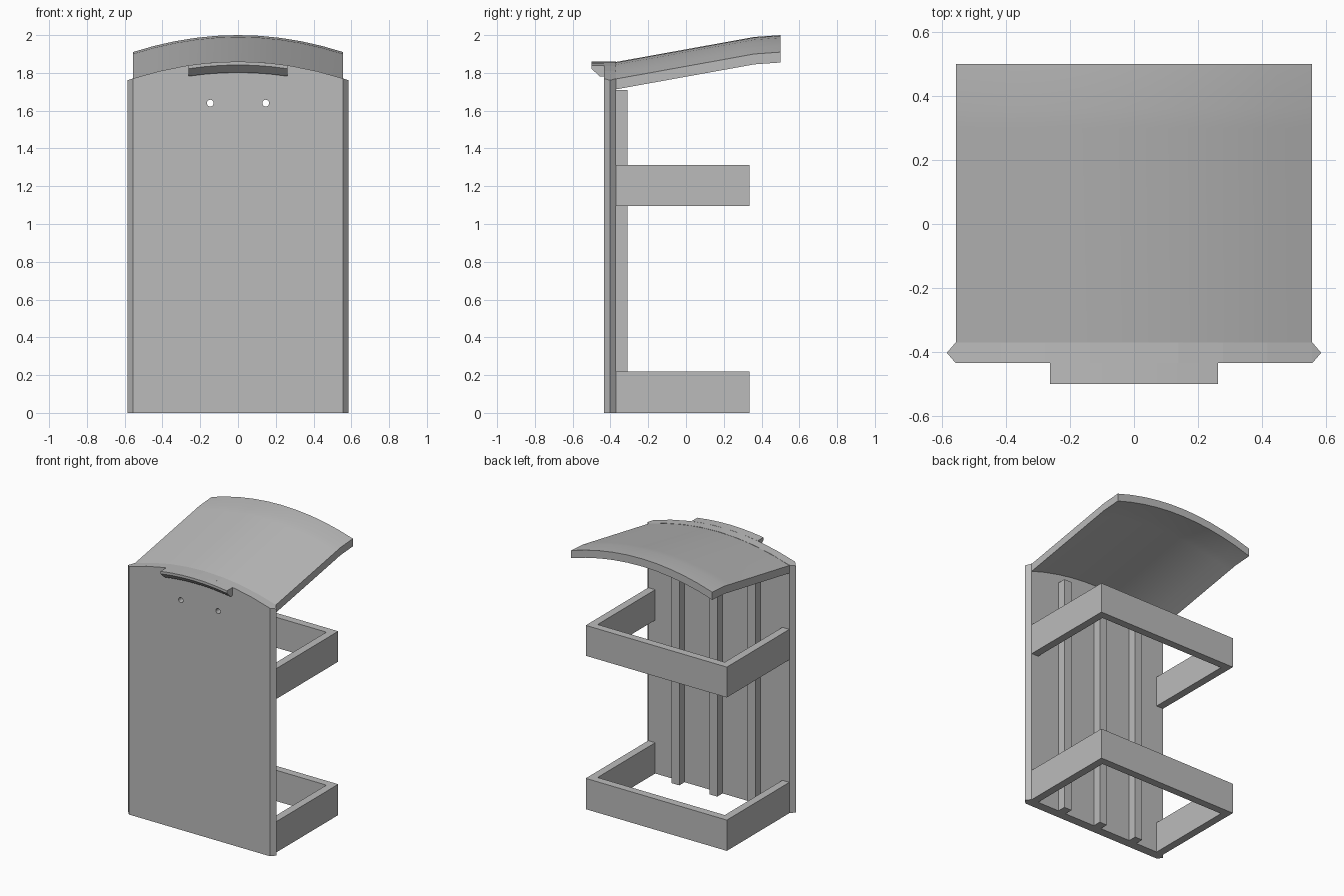
import bpy, bmesh
from math import radians

cube = bpy.data.objects.get("Cube")
if cube:
    bpy.data.objects.remove(cube, do_unlink=True)

grey = bpy.data.materials.new("plain grey")
grey.use_nodes = True
COLOUR = (0.5, 0.5, 0.5, 1)
grey.diffuse_color = COLOUR
grey.node_tree.nodes["Principled BSDF"].inputs["Base Color"].default_value = COLOUR

HALF, RIDGE = 0.557, 0.585          # half width of the body and of its side ridges
FRONT, BACK, REAR = -0.435, -0.37, 0.335
LIP = 0.262


def drop(x):
    """Fall of the crowned top away from the centre line."""
    return 0.09 * (x / HALF) ** 2


def finish(name, bm, smooth=False):
    bmesh.ops.remove_doubles(bm, verts=bm.verts, dist=0.0001)
    bmesh.ops.recalc_face_normals(bm, faces=bm.faces)
    mesh = bpy.data.meshes.new(name)
    bm.to_mesh(mesh)
    bm.free()
    mesh.materials.append(grey)
    obj = bpy.data.objects.new(name, mesh)
    bpy.context.collection.objects.link(obj)
    if smooth:
        bpy.ops.object.select_all(action='DESELECT')
        obj.select_set(True)
        bpy.context.view_layer.objects.active = obj
        bpy.ops.object.shade_smooth_by_angle(angle=radians(30))
    return obj


def loft(name, xs, section, smooth=False):
    """Skin closed (y, z) sections placed along x."""
    bm = bmesh.new()
    rings = [[bm.verts.new((x, y, z)) for y, z in section(x)] for x in xs]
    for a, b in zip(rings, rings[1:]):
        for i in range(len(a)):
            bm.faces.new((a[i - 1], a[i], b[i], b[i - 1]))
    bm.faces.new(rings[0])
    bm.faces.new(rings[-1])
    return finish(name, bm, smooth)


def prism(name, plan, z0, z1):
    """Extrude an (x, y) outline upwards."""
    bm = bmesh.new()
    face = bm.faces.new([bm.verts.new((x, y, z0)) for x, y in plan])
    top = bmesh.ops.extrude_face_region(bm, geom=[face])["geom"]
    for v in top:
        if isinstance(v, bmesh.types.BMVert):
            v.co.z = z1
    return finish(name, bm)


def stations(half, count):
    return [half * (2 * i / count - 1) for i in range(count + 1)]


# Front panel: crowned top and pointed side edges
def panel_section(x):
    top = 1.86 - drop(x)
    mid = (FRONT + BACK) / 2
    f, b = (FRONT, BACK) if abs(x) <= HALF else (mid, mid)
    return [(f, 0), (b, 0), (b, top), (f, top)]


panel = loft("front_panel", [-RIDGE] + stations(HALF, 8) + [RIDGE], panel_section)

# Two round holes through the panel
for side, x in (("right", -0.147), ("left", 0.147)):
    bpy.ops.mesh.primitive_cylinder_add(vertices=20, radius=0.018, depth=0.3,
                                        location=(x, FRONT, 1.64),
                                        rotation=(radians(90), 0, 0))
    cutter = bpy.context.object
    cutter.name = side + "_hole_cutter"
    cutter.data.materials.append(grey)
    cutter.hide_render = True
    cutter.hide_viewport = True
    cut = panel.modifiers.new(side + "_hole", 'BOOLEAN')
    cut.operation = 'DIFFERENCE'
    cut.solver = 'EXACT'
    cut.object = cutter

# Grip lip over the front, bevelled underneath
LIP_PROFILE = [(-0.5, 0), (-0.5, -0.018), (-0.458, -0.058), (FRONT, -0.058), (FRONT, 0)]
loft("front_lip", stations(LIP, 6),
     lambda x: [(y, 1.86 - drop(x) + z) for y, z in LIP_PROFILE], smooth=True)

# Crowned roof rising to the rear, easing level at the back
ROOF_LINE = [(BACK, 1.858), (0.3, 1.979), (0.36, 1.99), (0.5, 2.0)]


def roof_section(x):
    upper = [(y, z - drop(x)) for y, z in ROOF_LINE]
    return upper + [(y, z - 0.055) for y, z in reversed(upper)]


loft("roof", stations(HALF, 10), roof_section, smooth=True)

# Two U-shaped rails behind the panel
inner, rear_in = HALF - 0.055, REAR - 0.055
U_PLAN = [(-HALF, BACK), (-HALF, REAR), (HALF, REAR), (HALF, BACK),
          (inner, BACK), (inner, rear_in), (-inner, rear_in), (-inner, BACK)]
prism("lower_rail", U_PLAN, 0, 0.22)
prism("upper_rail", U_PLAN, 1.095, 1.312)

# Three upright ribs on the back of the panel
for name, x in (("right_rib", -0.3), ("centre_rib", 0), ("left_rib", 0.3)):
    prism(name, [(x - 0.03, BACK), (x + 0.03, BACK),
                 (x + 0.03, -0.31), (x - 0.03, -0.31)], 0, 1.71)
